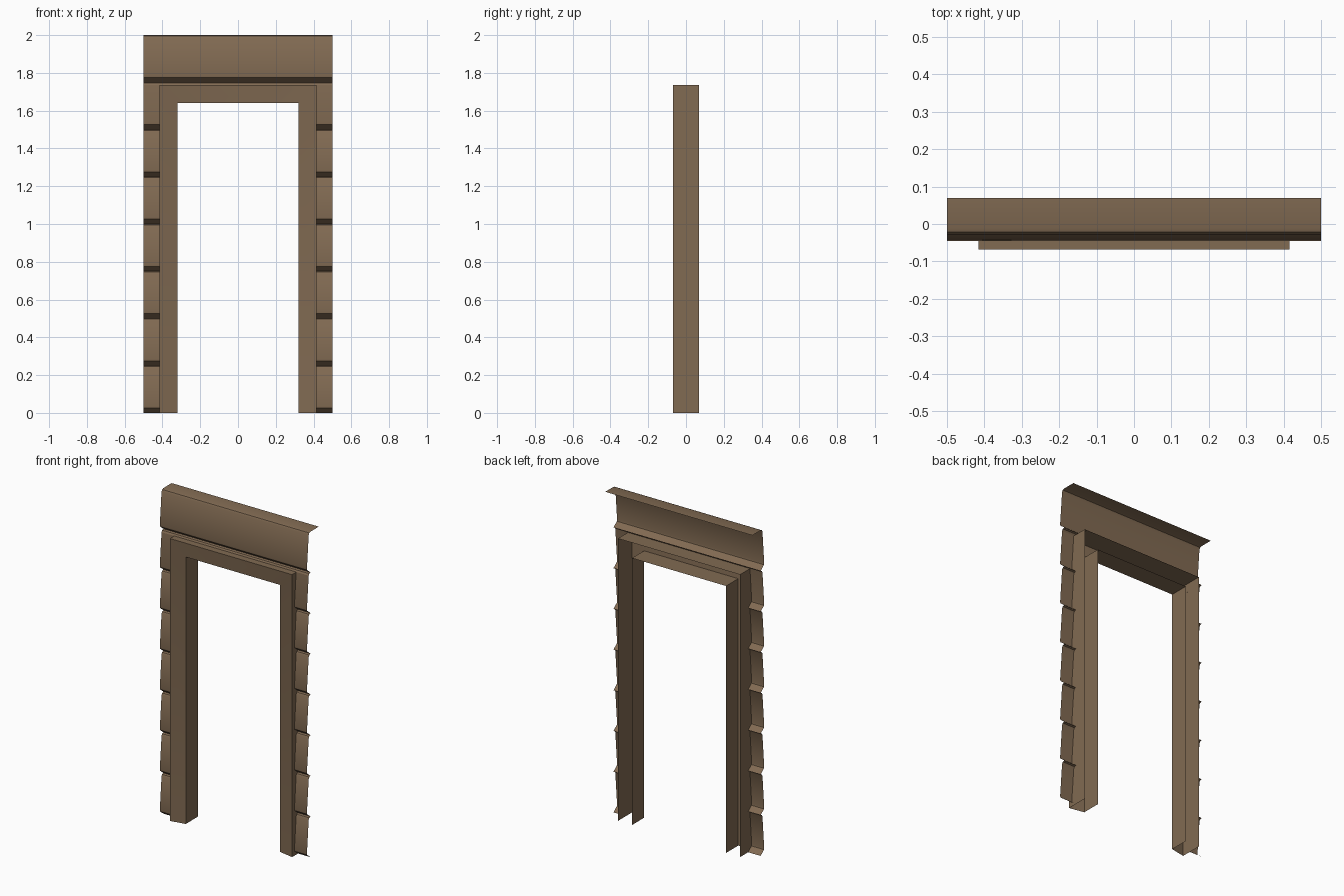
import bpy

if "Cube" in bpy.data.objects:
    bpy.data.objects.remove(bpy.data.objects["Cube"])

# shared brown paint
paint = bpy.data.materials.new("brown_paint")
paint.diffuse_color = (0.22, 0.145, 0.085, 1)
paint.use_nodes = True
paint.node_tree.nodes["Principled BSDF"].inputs["Base Color"].default_value = paint.diffuse_color


def sheet(name, rows, flip=False):
    """Open surface lofted through rows of points."""
    n = len(rows[0])
    verts = [p for r in rows for p in r]
    faces = []
    for i in range(len(rows) - 1):
        for j in range(n - 1):
            f = [i * n + j, i * n + j + 1, (i + 1) * n + j + 1, (i + 1) * n + j]
            faces.append(f[::-1] if flip else f)
    me = bpy.data.meshes.new(name)
    me.from_pydata(verts, [], faces)
    me.materials.append(paint)
    ob = bpy.data.objects.new(name, me)
    bpy.context.collection.objects.link(ob)
    bpy.ops.object.select_all(action='DESELECT')
    ob.select_set(True)
    bpy.context.view_layer.objects.active = ob
    bpy.ops.object.shade_smooth_by_angle(angle=0.6)
    return ob


BOARD = 0.25


def board(k):
    """Lapped board profile (y, z) from its top edge down to its undercut."""
    z0, z1 = k * BOARD, (k + 1) * BOARD
    return [(-0.01, z1), (-0.022, z1 - 0.004), (-0.028, z1 - 0.014),
            (-0.045, z0 + 0.036), (-0.043, z0 + 0.026), (-0.01, z0)]


def siding(name, profile, x0, x1):
    return sheet(name, [[(x0, y, z), (x1, y, z)] for y, z in profile], flip=True)


# top board with flat cap behind it, plus the rounded top of the board below
siding("upper_siding", [(0.07, 2.0)] + board(7) + board(6)[1:3], -0.5, 0.5)

# stacked boards on both sides of the doorway
side_profile = [board(6)[2]] + board(6)[3:]
for k in range(5, -1, -1):
    side_profile += board(k)[1:]
siding("left_siding", side_profile, -0.5, -0.415)
siding("right_siding", side_profile, 0.415, 0.5)

# mitred channel-shaped door casing: (outward offset, y)
section = [(0, 0.068), (0, -0.05), (0.095, -0.068), (0.095, 0.068)]
rows = []
for o, y in section:
    x, z = 0.32 + o, 1.64 + o
    rows.append([(-x, y, 0), (-x, y, z), (x, y, z), (x, y, 0)])
sheet("door_casing", rows, flip=False)
